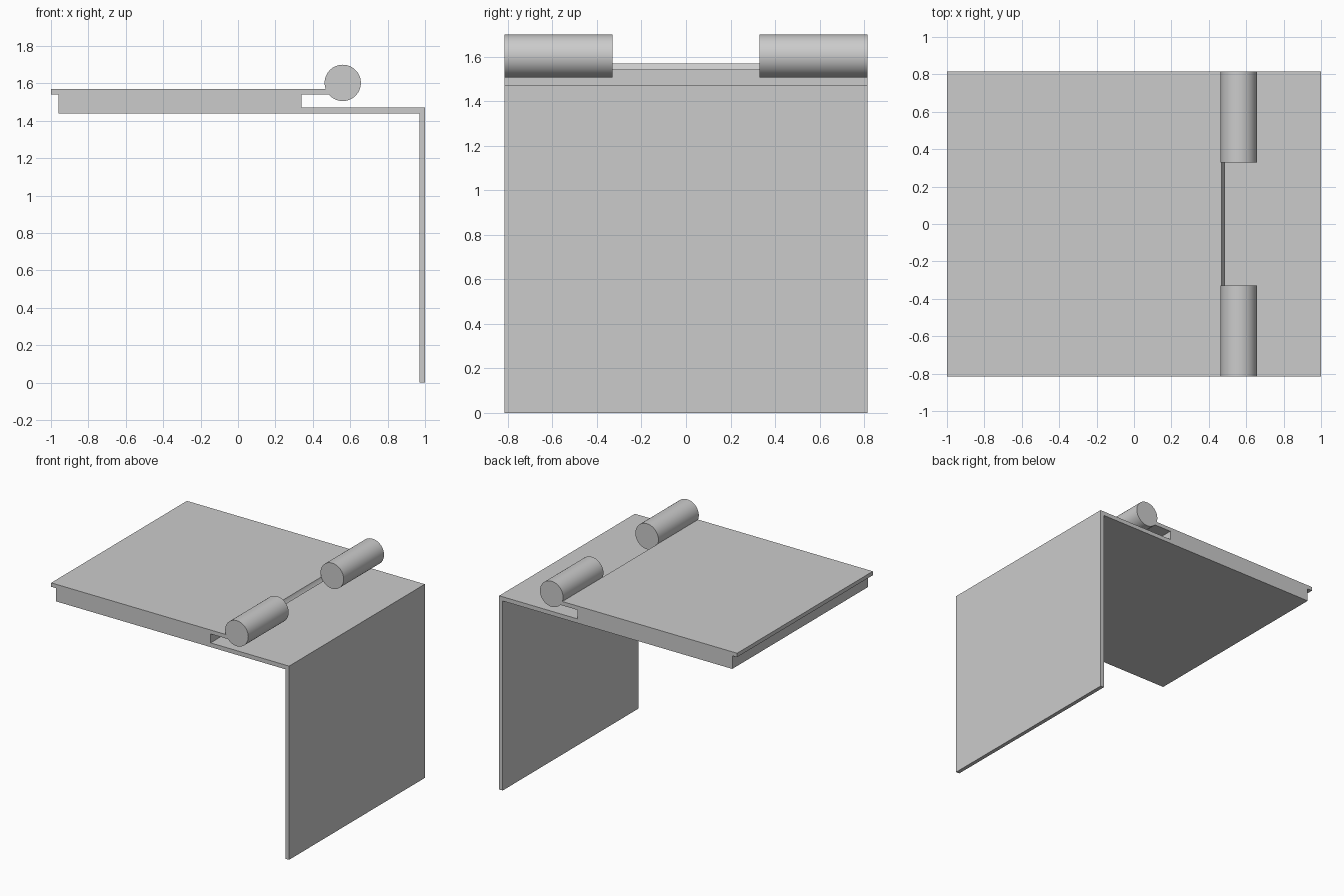
import bpy, bmesh, math

if "Cube" in bpy.data.objects:
    bpy.data.objects.remove(bpy.data.objects["Cube"], do_unlink=True)

HALF_DEPTH = 0.815
BARREL_X, BARREL_Z, BARREL_R = 0.56, 1.603, 0.097
BARREL_INNER = 0.33

grey = bpy.data.materials.new("plain grey")
grey.use_nodes = True
colour = (0.6, 0.6, 0.6, 1)
grey.diffuse_color = colour
grey.node_tree.nodes["Principled BSDF"].inputs["Base Color"].default_value = colour


def extrude_profile(name, points, y0, y1):
    """Sweep an x-z outline along y into a closed solid."""
    bm = bmesh.new()
    face = bm.faces.new([bm.verts.new((x, y0, z)) for x, z in points])
    swept = bmesh.ops.extrude_face_region(bm, geom=[face])["geom"]
    verts = [v for v in swept if isinstance(v, bmesh.types.BMVert)]
    bmesh.ops.translate(bm, verts=verts, vec=(0, y1 - y0, 0))
    bmesh.ops.recalc_face_normals(bm, faces=bm.faces)
    mesh = bpy.data.meshes.new(name)
    bm.to_mesh(mesh)
    bm.free()
    obj = bpy.data.objects.new(name, mesh)
    bpy.context.collection.objects.link(obj)
    mesh.materials.append(grey)
    bpy.ops.object.select_all(action='DESELECT')
    obj.select_set(True)
    bpy.context.view_layer.objects.active = obj
    bpy.ops.object.shade_smooth_by_angle(angle=math.radians(30))
    return obj


def barrel_edge(z):
    """Left side of the barrel circle at height z."""
    return BARREL_X - math.sqrt(BARREL_R ** 2 - (z - BARREL_Z) ** 2), z


# Folded panel: thick slab, overhanging lips, thin shelf and upright leaf
lip_end = [barrel_edge(1.54 + 0.03 * i / 4) for i in range(5)]
panel = [(-1, 1.57), (-1, 1.54), (-0.96, 1.54), (-0.96, 1.44),
         (0.97, 1.44), (0.97, 0), (1, 0), (1, 1.472),
         (0.34, 1.472), (0.34, 1.54)] + lip_end
extrude_profile("folded_panel", panel, -HALF_DEPTH, HALF_DEPTH)

# Hinge barrels at both ends of the lip
SIDES = 64
circle = [(BARREL_X + BARREL_R * math.cos(math.tau * i / SIDES),
           BARREL_Z + BARREL_R * math.sin(math.tau * i / SIDES)) for i in range(SIDES)]
extrude_profile("front_hinge_barrel", circle, -HALF_DEPTH, -BARREL_INNER)
extrude_profile("back_hinge_barrel", circle, BARREL_INNER, HALF_DEPTH)
